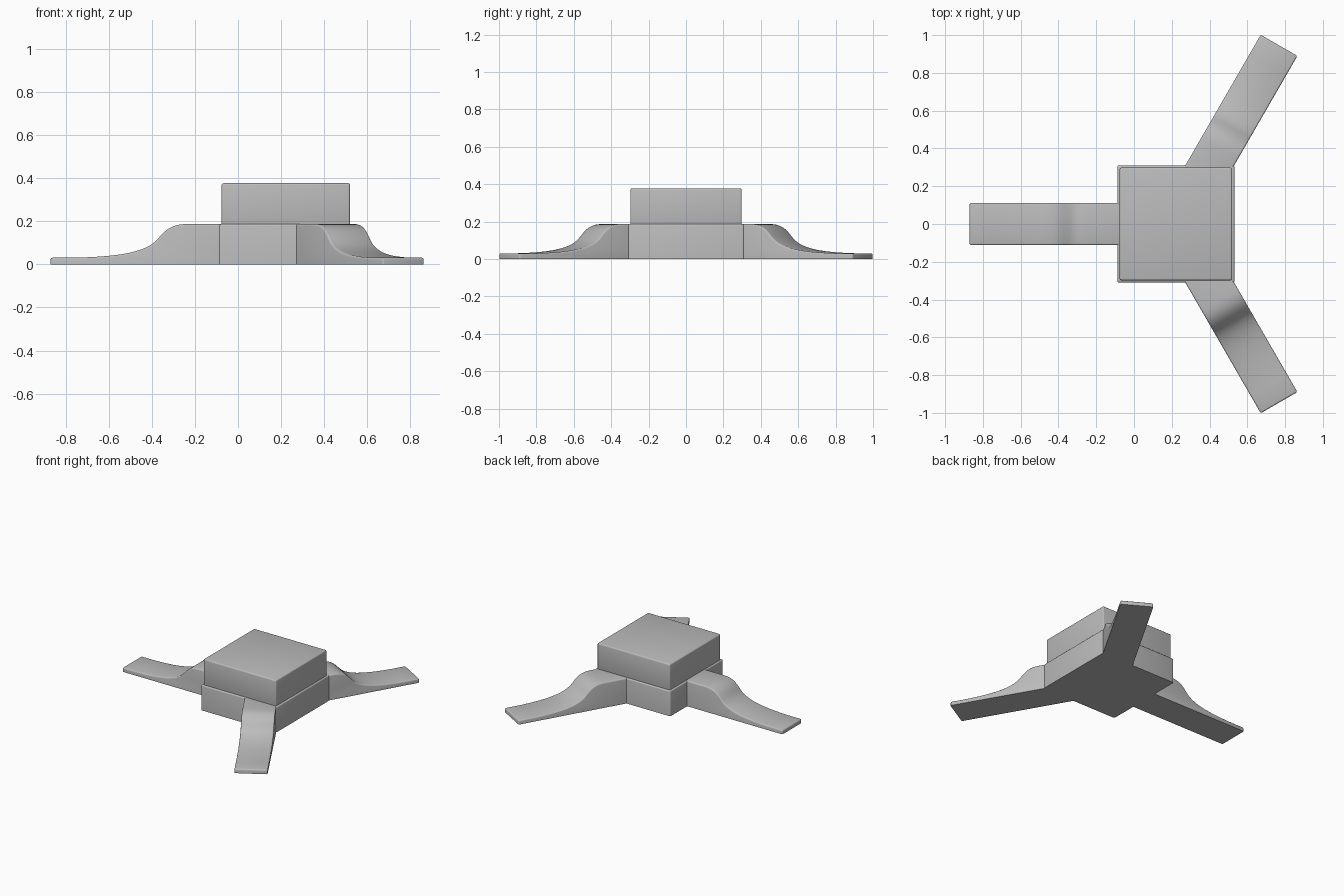
import bpy
import bmesh
from math import pi
from mathutils import Matrix, Vector
from mathutils.geometry import interpolate_bezier

cube = bpy.data.objects.get("Cube")
if cube:
    bpy.data.objects.remove(cube, do_unlink=True)

HUB_X = 0.222      # centre of the blocks, where the legs meet
BASE_H = 0.187
TOP_H = 0.377
BEVEL = 0.009

grey = bpy.data.materials.new("plain grey")
grey.use_nodes = True
grey.diffuse_color = (0.5, 0.5, 0.5, 1)
grey.node_tree.nodes["Principled BSDF"].inputs["Base Color"].default_value = (0.5, 0.5, 0.5, 1)


def finish(name, bm):
    """Round every sharp edge that does not lie on the ground, then make the object."""
    bmesh.ops.recalc_face_normals(bm, faces=bm.faces)
    edges = [e for e in bm.edges
             if max(v.co.z for v in e.verts) > 0.001 and e.calc_face_angle(0) > 0.7]
    bmesh.ops.bevel(bm, geom=edges, offset=BEVEL, segments=3, profile=0.5,
                    affect='EDGES', clamp_overlap=True)
    mesh = bpy.data.meshes.new(name)
    bm.to_mesh(mesh)
    bm.free()
    mesh.materials.append(grey)
    obj = bpy.data.objects.new(name, mesh)
    bpy.context.collection.objects.link(obj)
    bpy.ops.object.select_all(action='DESELECT')
    obj.select_set(True)
    bpy.context.view_layer.objects.active = obj
    bpy.ops.object.shade_smooth_by_angle(angle=0.6)
    return obj


def block(name, side, z0, z1):
    bm = bmesh.new()
    place = Matrix.Translation((HUB_X, 0, (z0 + z1) / 2)) @ Matrix.Diagonal((side, side, z1 - z0, 1))
    bmesh.ops.create_cube(bm, size=1, matrix=place)
    return finish(name, bm)


def leg(name, angle):
    """Side profile swept across the leg width, pointing outward from the hub."""
    def curve(*pts):
        return interpolate_bezier(*[Vector((x, 0, z)) for x, z in pts], 14)

    shoulder = curve((0.46, BASE_H), (0.54, BASE_H), (0.565, 0.15), (0.60, 0.112))
    foot = curve((0.60, 0.112), (0.66, 0.05), (0.80, 0.036), (0.98, 0.031))
    profile = [Vector((0.18, 0, 0)), Vector((0.18, 0, BASE_H))]
    profile += shoulder + foot[1:]
    profile += [Vector((1.092, 0, 0.031)), Vector((1.092, 0, 0))]

    half = Vector((0, 0.112, 0))
    bm = bmesh.new()
    face = bm.faces.new([bm.verts.new(p - half) for p in profile])
    swept = bmesh.ops.extrude_face_region(bm, geom=[face])["geom"]
    bmesh.ops.translate(bm, vec=half * 2,
                        verts=[g for g in swept if isinstance(g, bmesh.types.BMVert)])
    obj = finish(name, bm)
    obj.location.x = HUB_X
    obj.rotation_euler.z = angle
    return obj


# Stacked square blocks
block("base_block", 0.62, 0, BASE_H)
block("upper_block", 0.596, BASE_H - 0.02, TOP_H)

# Three legs, evenly spread around the hub
for leg_name, turn in (("right_leg", pi), ("back_left_leg", pi / 3), ("front_left_leg", -pi / 3)):
    leg(leg_name, turn)
